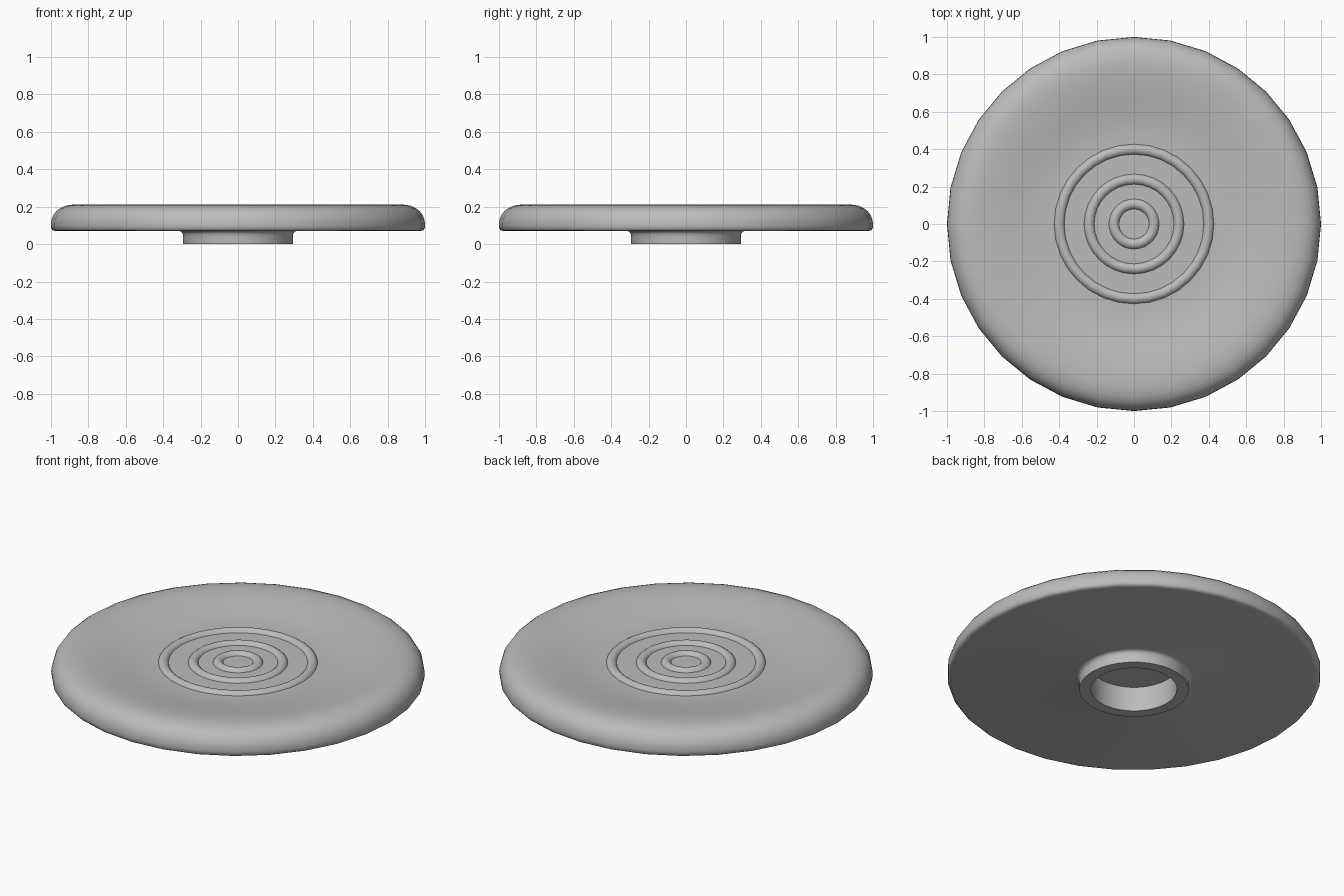
import bpy
import bmesh
import math

SEGMENTS = 32

cube = bpy.data.objects.get("Cube")
if cube:
    bpy.data.objects.remove(cube, do_unlink=True)

grey = bpy.data.materials.new("plain grey")
grey.use_nodes = True
colour = (0.5, 0.5, 0.5, 1)
grey.diffuse_color = colour
grey.node_tree.nodes["Principled BSDF"].inputs["Base Color"].default_value = colour


def ridge(radius, base, width=0.027, height=0.019, steps=8):
    """Rounded raised ring, listed from its outer foot to its inner foot."""
    return [(radius + width * math.cos(math.pi * i / steps),
             base + height * math.sin(math.pi * i / steps) ** 1.5)
            for i in range(steps + 1)]


def dish(r_out, z_out, r_in, z_in, steps=8):
    """Soft S-shaped slope from the rim crest down to the middle."""
    points = []
    for i in range(steps + 1):
        t = i / steps
        ease = t * t * (3 - 2 * t)
        points.append((r_out + (r_in - r_out) * t, z_out + (z_in - z_out) * ease))
    return points


def lathe(name, profile):
    """Spin a profile of (radius, height) points around z."""
    bm = bmesh.new()
    rings = []
    for r, z in profile:
        if r == 0:
            rings.append([bm.verts.new((0, 0, z))] * SEGMENTS)
            continue
        angles = [math.tau * i / SEGMENTS for i in range(SEGMENTS)]
        rings.append([bm.verts.new((r * math.cos(a), r * math.sin(a), z)) for a in angles])
    for low, high in zip(rings, rings[1:]):
        for i in range(SEGMENTS):
            j = (i + 1) % SEGMENTS
            corners = dict.fromkeys((low[i], low[j], high[j], high[i]))
            bm.faces.new(list(corners))
    bmesh.ops.recalc_face_normals(bm, faces=bm.faces)
    mesh = bpy.data.meshes.new(name)
    bm.to_mesh(mesh)
    bm.free()
    obj = bpy.data.objects.new(name, mesh)
    bpy.context.collection.objects.link(obj)
    mesh.materials.append(grey)
    bpy.ops.object.select_all(action="DESELECT")
    obj.select_set(True)
    bpy.context.view_layer.objects.active = obj
    bpy.ops.object.shade_smooth_by_angle(angle=math.radians(50))
    return obj


# Recess and foot ring under the disc, with a small fillet into the underside
foot = [(0, 0.145), (0.23, 0.145), (0.23, 0), (0.293, 0), (0.293, 0.045),
        (0.296, 0.057), (0.303, 0.066), (0.315, 0.07)]
# Flat underside and rounded outer rim
rim = [(0.975, 0.07), (0.99, 0.073), (0.998, 0.082), (1, 0.1), (0.998, 0.125),
       (0.99, 0.15), (0.973, 0.175), (0.95, 0.193), (0.92, 0.206)]
# Sunken top with three raised rings around the centre
top = dish(0.87, 0.213, 0.45, 0.165)
for radius in (0.4, 0.24, 0.107):
    top += ridge(radius, 0.165)
top.append((0, 0.165))

lathe("disc_with_foot", foot + rim + top)
